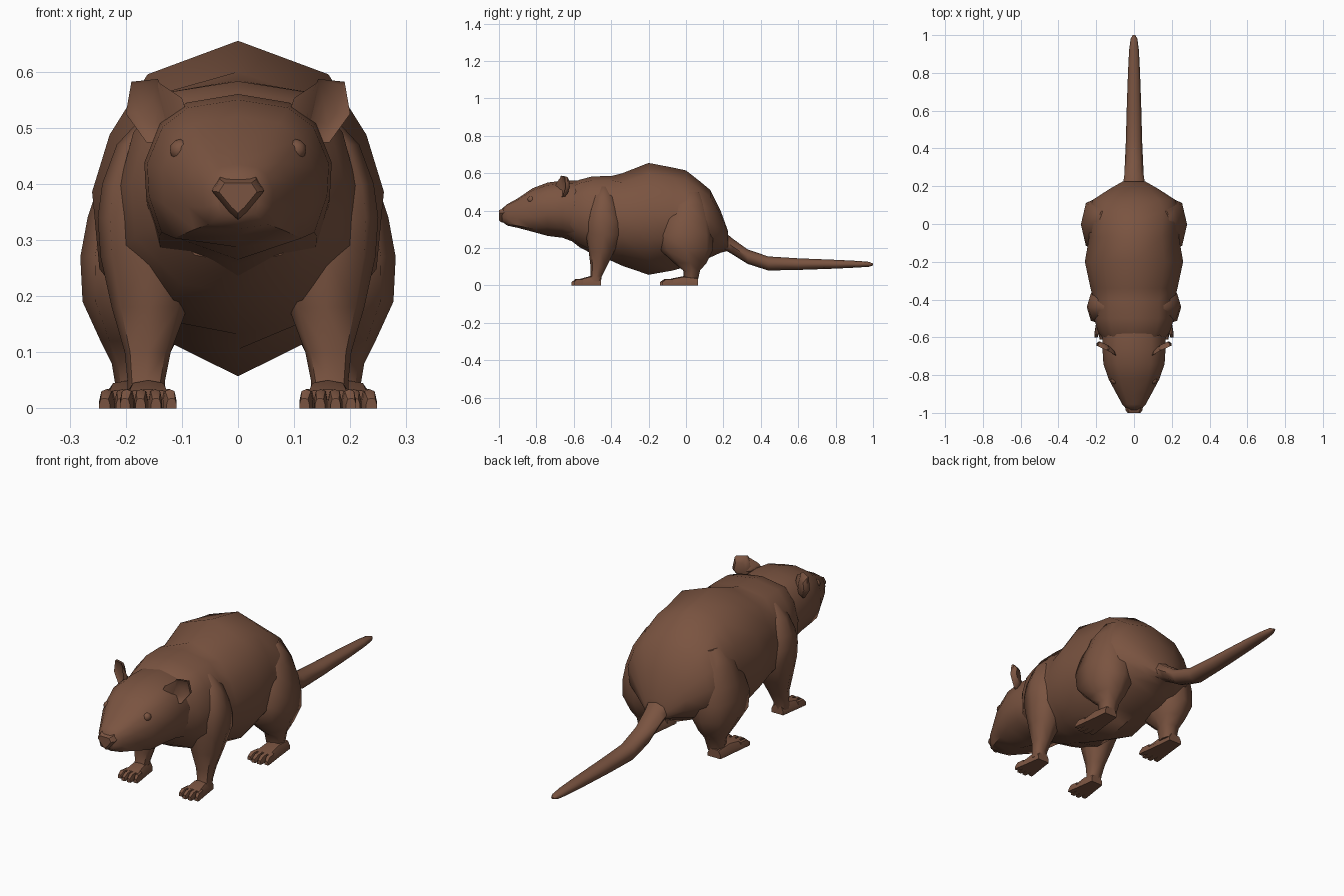
import bpy, bmesh, math
from mathutils import Vector

if "Cube" in bpy.data.objects:
    bpy.data.objects.remove(bpy.data.objects["Cube"])

fur = bpy.data.materials.new("brown fur")
fur.diffuse_color = (0.195, 0.088, 0.052, 1)
fur.use_nodes = True
fur.node_tree.nodes["Principled BSDF"].inputs["Base Color"].default_value = fur.diffuse_color


def finish(name, bm, mirror=False, angle=42):
    """Turn a bmesh into a smooth shaded object, mirrored across x if asked."""
    bmesh.ops.recalc_face_normals(bm, faces=bm.faces)
    mesh = bpy.data.meshes.new(name)
    bm.to_mesh(mesh)
    bm.free()
    mesh.materials.append(fur)
    ob = bpy.data.objects.new(name, mesh)
    bpy.context.collection.objects.link(ob)
    bpy.ops.object.select_all(action='DESELECT')
    ob.select_set(True)
    bpy.context.view_layer.objects.active = ob
    bpy.ops.object.shade_smooth_by_angle(angle=math.radians(angle))
    if mirror:
        ob.modifiers.new("mirror", 'MIRROR').use_mirror_merge = False
    return ob


def skin(bm, rings):
    """Bridge rings of equal length and cap both ends."""
    vs = [[bm.verts.new(p) for p in r] for r in rings]
    n = len(vs[0])
    for a, b in zip(vs, vs[1:]):
        for i in range(n):
            j = (i + 1) % n
            bm.faces.new((a[i], a[j], b[j], b[i]))
    bm.faces.new(vs[0])
    bm.faces.new(vs[-1])


def section(half, x, y, w, top, bot):
    """Cross-section at y: half profile given as fractions of width and height."""
    full = half + [(-a, b) for a, b in reversed(half) if a > 0]
    return [(x + a * w, y, bot + b * (top - bot)) for a, b in full]


def loft(name, *groups, angle=42):
    """Each group is a half profile and its stations: y, half width, top, bottom."""
    bm = bmesh.new()
    skin(bm, [section(half, 0, *s) for half, stations in groups for s in stations])
    return finish(name, bm, angle=angle)


# Body: round chest, then a ridge-backed barrel
CHEST = [(0, 1), (.62, .95), (.88, .78), (1, .55), (.97, .28), (.55, .05), (0, 0)]
BARREL = [(0, 1), (.62, .9), (.88, .72), (1, .55), (.95, .32), (.6, .13), (0, 0)]
loft("body", (CHEST, [
    (-.64, .14, .52, .26), (-.57, .19, .565, .205), (-.50, .212, .583, .168),
    (-.40, .215, .585, .132)]), (BARREL, [
    (-.34, .23, .60, .105), (-.20, .26, .655, .057),
    (-.07, .238, .63, .08), (0, .24, .615, .10), (.07, .245, .56, .12),
    (.13, .215, .51, .15), (.185, .13, .40, .175), (.225, .06, .29, .185)]),
    angle=50)

# Head: broad jaw tapering to the snout
SNOUT = [(0, 1), (.55, .95), (.83, .83), (1, .6), (.98, .33), (.84, .07), (0, 0)]
SKULL = [(0, 1), (.55, .95), (.83, .83), (1, .6), (.98, .4), (.84, .17), (0, 0)]
loft("head", (SNOUT, [
    (-.985, .036, .41, .342), (-.955, .062, .435, .32), (-.90, .092, .465, .308),
    (-.82, .135, .52, .287)]), (SKULL, [
    (-.74, .162, .55, .265), (-.66, .167, .56, .255),
    (-.58, .165, .56, .225), (-.50, .15, .55, .22)]), angle=60)

# Nose: downward pointing wedge
NOSE = [(0, 1), (.7, 1), (1, .7), (.35, .2), (0, 0)]
loft("nose", (NOSE, [
    (-1.0, .034, .402, .348), (-.985, .046, .408, .336), (-.93, .045, .425, .345)]))

# Tail: drooping tube with a blunt tip
TAIL = [(0, 1), (.7, .87), (1, .5), (.7, .13), (0, 0)]
loft("tail", (TAIL, [
    (.16, .085, .34, .185), (.22, .058, .275, .183), (.25, .052, .25, .165),
    (.33, .048, .192, .115),
    (.44, .043, .155, .08), (.60, .039, .145, .083), (.80, .032, .137, .09),
    (.92, .026, .131, .096), (.98, .018, .126, .10), (1.0, .007, .117, .108)]),
    angle=60)


# Legs: stacked eight-sided sections, each z, x range, y range
def leg(name, levels):
    bm = bmesh.new()
    rings = []
    for z, x0, x1, y0, y1 in levels:
        ring = []
        for i in range(8):
            a = math.pi / 4 * i
            k = 1 if i % 2 == 0 else 1.08
            ring.append(((x0 + x1) / 2 + k * (x1 - x0) / 2 * math.cos(a),
                         (y0 + y1) / 2 + k * (y1 - y0) / 2 * math.sin(a), z))
        rings.append(ring)
    skin(bm, rings)
    finish(name, bm, mirror=True, angle=55)


leg("front_legs", [
    (.53, .05, .16, -.48, -.40), (.47, .06, .216, -.50, -.38),
    (.40, .06, .242, -.525, -.36), (.34, .065, .25, -.535, -.345),
    (.27, .07, .245, -.535, -.34), (.18, .09, .225, -.52, -.385),
    (.10, .12, .202, -.51, -.425), (.05, .13, .197, -.51, -.45),
    (.02, .13, .197, -.52, -.455)])
leg("hind_legs", [
    (.50, .06, .19, -.03, .08), (.43, .06, .238, -.09, .11),
    (.34, .06, .268, -.125, .135), (.27, .06, .281, -.15, .145),
    (.19, .08, .277, -.138, .145), (.12, .11, .245, -.065, .11),
    (.08, .13, .225, -.015, .075), (.02, .145, .215, -.01, .062)])


# Feet: flat palm with four splayed toes
FOOT = [(0, 1), (.7, .9), (1, .4), (1, 0), (0, 0)]


def foot(name, x, heel, knuckle, tip, w):
    bm = bmesh.new()
    skin(bm, [section(FOOT, x, heel, w * .6, .04, 0),
              section(FOOT, x, (heel + knuckle) / 2, w * .75, .05, 0),
              section(FOOT, x, knuckle, w * .92, .034, 0)])
    for i in range(4):
        t = (i - 1.5) / 1.5
        end = tip + .018 * abs(t)
        skin(bm, [section(FOOT, x + .65 * w * t, knuckle + .02, w * .22, .034, .002),
                  section(FOOT, x + .74 * w * t, (knuckle + end) / 2, w * .23, .034, 0),
                  section(FOOT, x + .80 * w * t, end, w * .17, .018, 0)])
    finish(name, bm, mirror=True)


foot("front_feet", .16, -.455, -.57, -.618, .052)
foot("hind_feet", .193, .065, -.09, -.146, .056)

# Ears: cupped leaves facing forward and outward
outline = [(.19, .582), (.143, .587), (.124, .54), (.122, .49),
           (.135, .472), (.163, .474), (.20, .525)]
mid = Vector((.158, 0, .527))


def ear_ring(scale, dy):
    pts = []
    for x, z in outline:
        p = mid + (Vector((x, 0, z)) - mid) * scale
        pts.append((p.x, -.675 + (p.x - .13) * .45 + dy, p.z))
    return pts


bm = bmesh.new()
skin(bm, [ear_ring(.4, .012), ear_ring(.88, .005), ear_ring(1, 0),
          ear_ring(.97, .014), ear_ring(.6, .03)])
# Inner fold running from the ear onto the forehead
skin(bm, [[(.092, -.70, .53), (.10, -.69, .553), (.105, -.67, .53)],
          [(.125, -.675, .50), (.143, -.668, .582), (.14, -.64, .52)]])
finish("ears", bm, mirror=True, angle=50)

# Eyes
bm = bmesh.new()
bmesh.ops.create_icosphere(bm, subdivisions=2, radius=.02)
bmesh.ops.translate(bm, verts=bm.verts, vec=(.102, -.828, .46))
finish("eyes", bm, mirror=True)
